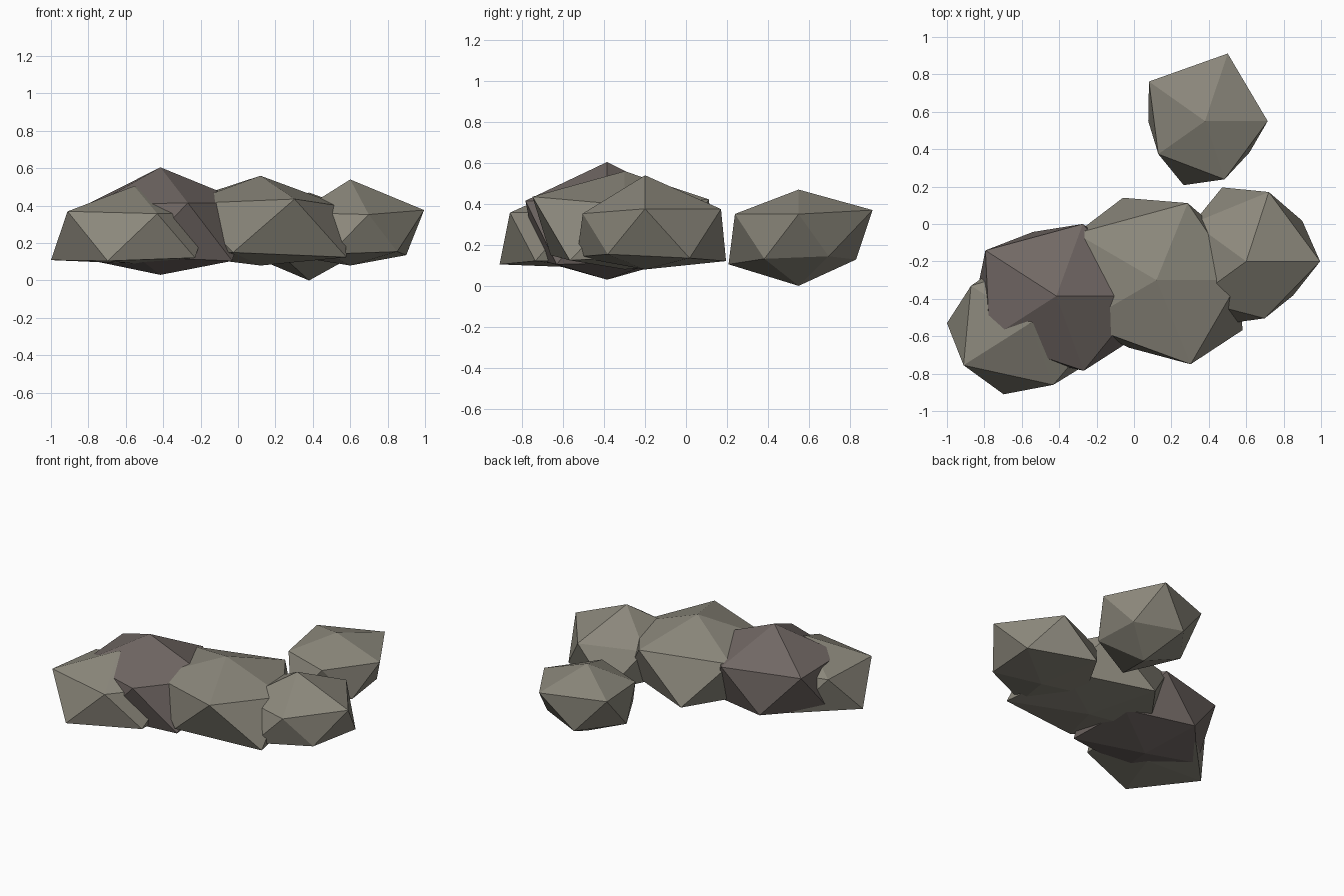
import bpy, bmesh, math

if "Cube" in bpy.data.objects:
    bpy.data.objects.remove(bpy.data.objects["Cube"])


def material(name, rgb):
    m = bpy.data.materials.new(name)
    m.diffuse_color = (*rgb, 1)
    m.use_nodes = True
    m.node_tree.nodes["Principled BSDF"].inputs["Base Color"].default_value = m.diffuse_color
    return m


grey = material("warm grey stone", (0.26, 0.245, 0.20))
brown = material("brown stone", (0.165, 0.138, 0.128))


def rock(name, mat, centre, sx, sz, top, bottom, upper, lower):
    """Uneven icosahedron: ring radii run anticlockwise, upper from 0 deg, lower from 36 deg."""
    cx, cy, cz = centre
    bm = bmesh.new()

    def ring(radii, start, sign):
        return [bm.verts.new((cx + sx * r * math.cos(math.radians(start + 72 * i)),
                              cy + r * math.sin(math.radians(start + 72 * i)),
                              cz + sign * 0.5 * r * sz)) for i, r in enumerate(radii)]

    up, lo = ring(upper, 0, 1), ring(lower, 36, -1)
    t, b = bm.verts.new((cx, cy, top)), bm.verts.new((cx, cy, bottom))
    for i in range(5):
        j = (i + 1) % 5
        bm.faces.new((t, up[i], up[j]))
        bm.faces.new((up[i], lo[i], up[j]))
        bm.faces.new((lo[i], lo[j], up[j]))
        bm.faces.new((b, lo[j], lo[i]))
    bmesh.ops.recalc_face_normals(bm, faces=bm.faces[:])
    me = bpy.data.meshes.new(name)
    bm.to_mesh(me)
    bm.free()
    me.materials.append(mat)
    bpy.context.collection.objects.link(bpy.data.objects.new(name, me))


# curved row of four overlapping boulders
rock("left_rock", grey, (-0.555, -0.53, 0.24), 1.15, 0.677, 0.505, 0.09,
     (0.35, 0.35, 0.34, 0.383, 0.347), (0.35, 0.35, 0.387, 0.40, 0.35))
rock("brown_rock", brown, (-0.415, -0.385, 0.26), 1.13, 0.74, 0.605, 0.03,
     (0.415, 0.405, 0.415, 0.39, 0.42), (0.39, 0.36, 0.38, 0.36, 0.42))
rock("middle_rock", grey, (0.12, -0.30, 0.277), 1.25, 0.67, 0.56, 0.08,
     (0.355, 0.433, 0.425, 0.40, 0.473), (0.38, 0.463, 0.40, 0.38, 0.455))
rock("right_rock", grey, (0.60, -0.20, 0.252), 1.0, 0.63, 0.54, 0.08,
     (0.395, 0.39, 0.35, 0.35, 0.32), (0.37, 0.416, 0.36, 0.35, 0.31))
# separate boulder at the back
rock("back_rock", grey, (0.38, 0.55, 0.234), 1.03, 0.716, 0.47, 0.0,
     (0.325, 0.38, 0.36, 0.30, 0.327), (0.25, 0.295, 0.295, 0.36, 0.285))
